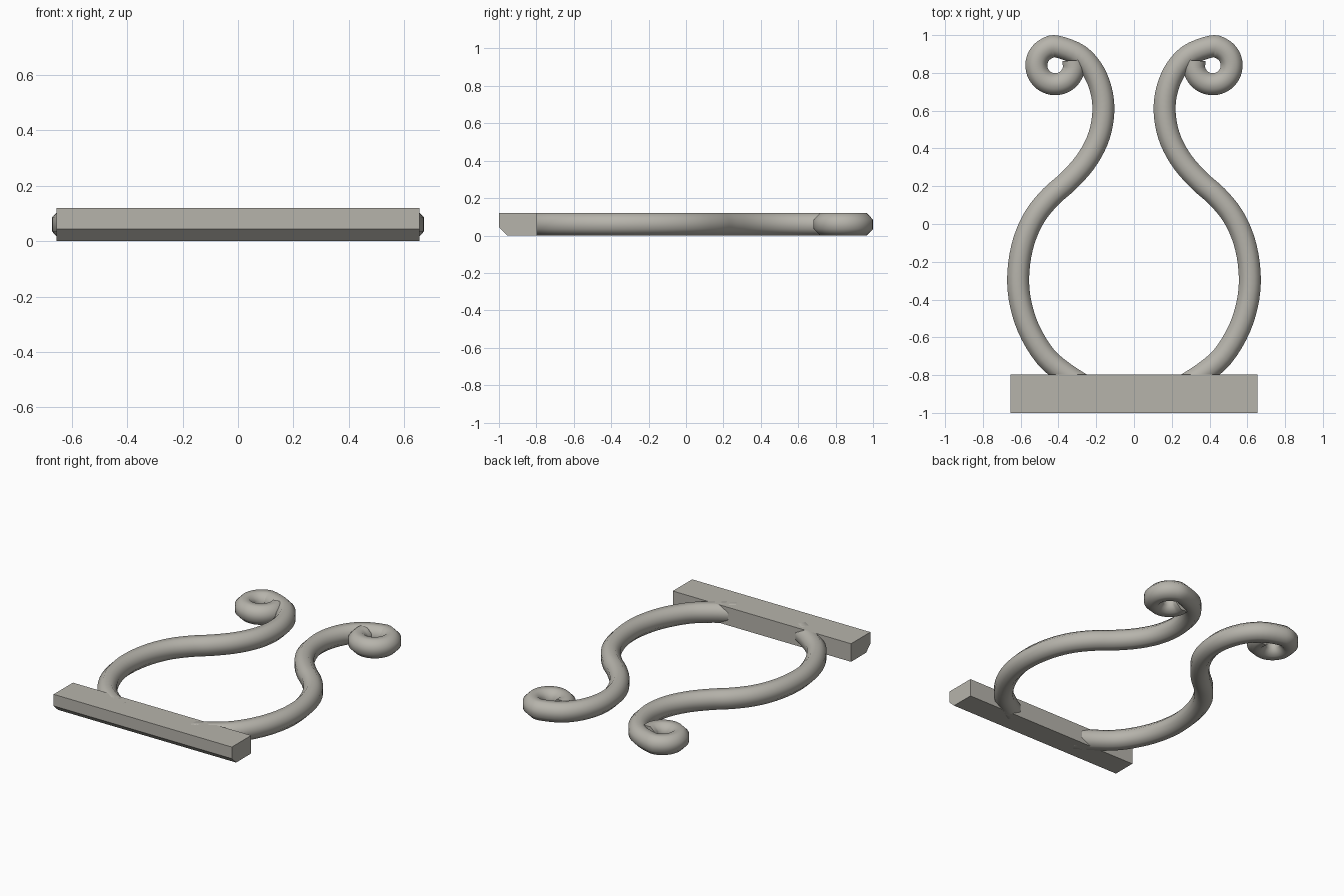
import bpy, bmesh, math
from mathutils import Vector

cube = bpy.data.objects.get("Cube")
if cube:
    bpy.data.objects.remove(cube, do_unlink=True)

stone = bpy.data.materials.new("warm_grey")
stone.use_nodes = True
colour = (0.47, 0.455, 0.41, 1)
stone.diffuse_color = colour
stone.node_tree.nodes["Principled BSDF"].inputs["Base Color"].default_value = colour


def make_object(name, bm):
    bmesh.ops.recalc_face_normals(bm, faces=bm.faces)
    mesh = bpy.data.meshes.new(name)
    bm.to_mesh(mesh)
    bm.free()
    mesh.materials.append(stone)
    obj = bpy.data.objects.new(name, mesh)
    bpy.context.collection.objects.link(obj)
    return obj


def spline(points, steps):
    """Smooth path through the points."""
    pts = [Vector(p) for p in points]
    pts = [2 * pts[0] - pts[1]] + pts + [2 * pts[-1] - pts[-2]]
    path = []
    for a, b, c, d in zip(pts, pts[1:], pts[2:], pts[3:]):
        for i in range(steps):
            t = i / steps
            path.append(0.5 * (2 * b + (c - a) * t + (2 * a - 5 * b + 4 * c - d) * t ** 2
                               + (3 * b - a - 3 * c + d) * t ** 3))
    return path + [pts[-2]]


# Base bar: a box section with its lower front edge chamfered
bm = bmesh.new()
section = [(-1, 0.12), (-1, 0.043), (-0.955, 0), (-0.797, 0), (-0.797, 0.12)]
face = bm.faces.new([bm.verts.new((-0.655, y, z)) for y, z in section])
out = bmesh.ops.extrude_face_region(bm, geom=[face])
bmesh.ops.translate(bm, vec=(1.31, 0, 0),
                    verts=[v for v in out["geom"] if isinstance(v, bmesh.types.BMVert)])
make_object("base_bar", bm)

# Arm centre line: bowl, neck, then a tight scroll
stem = [(0.24, -0.87), (0.36, -0.795), (0.47, -0.70), (0.56, -0.55), (0.606, -0.39),
        (0.611, -0.24), (0.583, -0.09), (0.525, 0.04), (0.44, 0.145), (0.35, 0.225),
        (0.26, 0.325), (0.195, 0.44), (0.165, 0.56), (0.168, 0.68), (0.21, 0.80), (0.29, 0.893)]
scroll = [(0.417 + 0.1 * math.cos(math.radians(a)), 0.84 + 0.1 * math.sin(math.radians(a)))
          for a in range(95, -196, -29)]
path = spline(stem + scroll, 4)

SIDES, RADIUS = 8, 0.06 / math.cos(math.pi / 8)


def arm(name, side):
    bm = bmesh.new()
    rings = []
    for i, p in enumerate(path):
        tangent = (path[min(i + 1, len(path) - 1)] - path[max(i - 1, 0)]).normalized()
        normal = Vector((tangent.y, -tangent.x))
        ring = []
        for k in range(SIDES):
            a = (k + 0.5) * math.tau / SIDES
            q = p + normal * (RADIUS * 0.97 * math.cos(a))
            ring.append(bm.verts.new((side * q.x, q.y, 0.06 + RADIUS * math.sin(a))))
        rings.append(ring)
    for r, s in zip(rings, rings[1:]):
        for k in range(SIDES):
            j = (k + 1) % SIDES
            bm.faces.new((r[k], r[j], s[j], s[k]))
    bm.faces.new(rings[0])
    bm.faces.new(rings[-1])
    obj = make_object(name, bm)
    bpy.ops.object.select_all(action='DESELECT')
    obj.select_set(True)
    bpy.context.view_layer.objects.active = obj
    bpy.ops.object.shade_smooth_by_angle(angle=math.radians(50))


arm("left_scroll_arm", 1)
arm("right_scroll_arm", -1)
